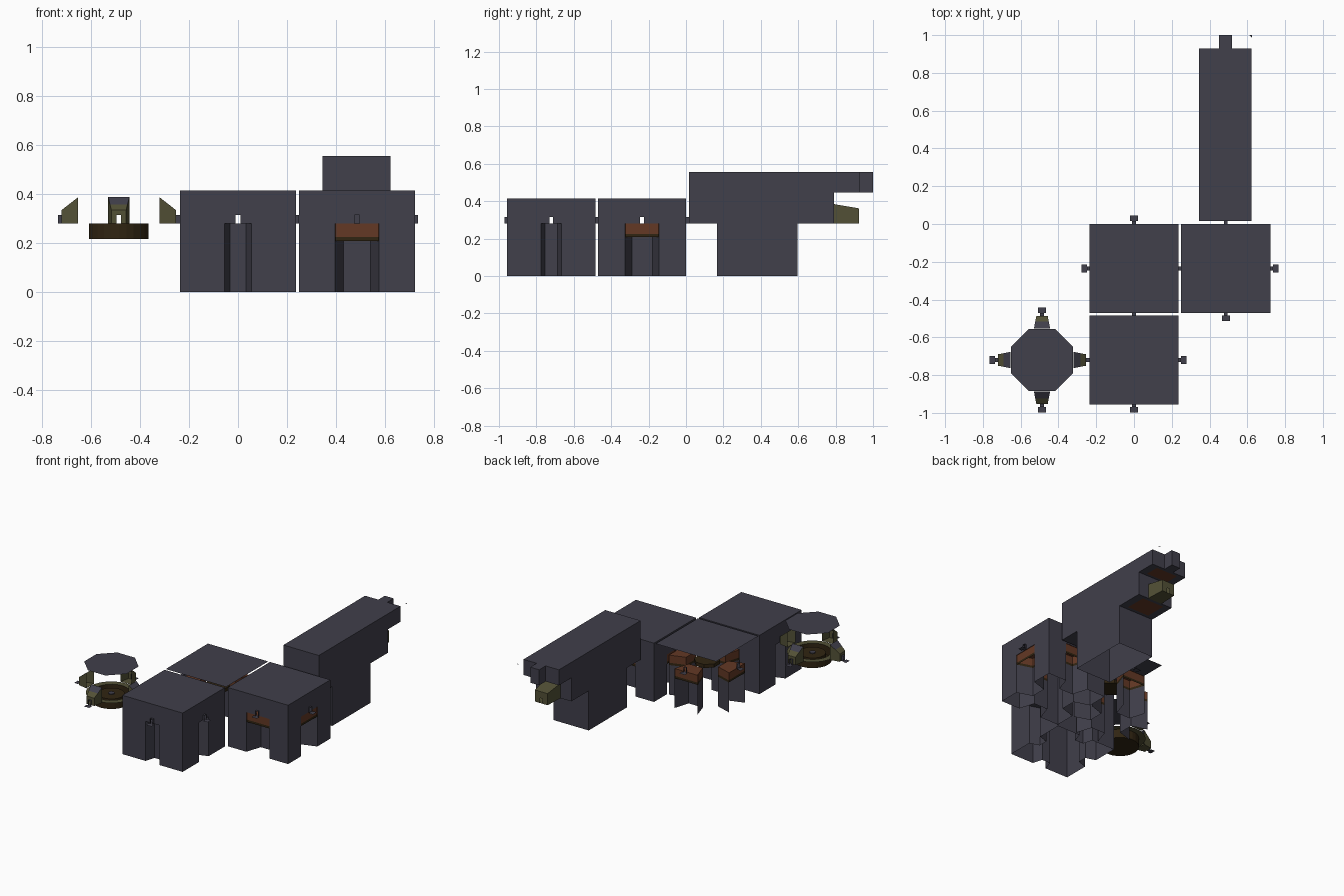
import bpy, bmesh, math
from mathutils import Vector, Matrix

if "Cube" in bpy.data.objects:
    bpy.data.objects.remove(bpy.data.objects["Cube"])


def mat(name, col):
    m = bpy.data.materials.new(name)
    m.diffuse_color = (*col, 1)
    m.use_nodes = True
    m.node_tree.nodes["Principled BSDF"].inputs["Base Color"].default_value = m.diffuse_color
    return m


SLATE = mat("slate", (0.052, 0.050, 0.070))
OLIVE = mat("olive", (0.086, 0.082, 0.037))
ORANGE = mat("rust_orange", (0.125, 0.040, 0.018))
BROWN = mat("dark_brown", (0.030, 0.018, 0.006))
FLOOR, DOOR_TOP, DOOR = 0.28, 0.316, 0.01


def build(name, faces, mats, place=None):
    """faces: list of (points, material index); place: matrix."""
    bm = bmesh.new()
    for pts, mi in faces:
        f = bm.faces.new([bm.verts.new(p) for p in pts])
        f.material_index = mi
    bmesh.ops.remove_doubles(bm, verts=bm.verts, dist=1e-5)
    bmesh.ops.recalc_face_normals(bm, faces=bm.faces)
    if place is not None:
        bm.transform(place)
    me = bpy.data.meshes.new(name)
    bm.to_mesh(me)
    bm.free()
    for m in mats:
        me.materials.append(m)
    ob = bpy.data.objects.new(name, me)
    bpy.context.collection.objects.link(ob)
    return ob


def side(cx, cy, k, r):
    """Local -y points outward; origin lies on side k at distance r."""
    return (Matrix.Translation((cx, cy, 0)) @ Matrix.Rotation(k * math.pi / 2, 4, 'Z')
            @ Matrix.Translation((0, -r, 0)))


def ring(pts, z):
    return [(x, y, z) for x, y in pts]


def strips(pts, z0, z1, mi, closed=True):
    n = len(pts)
    out = []
    for i in range(n if closed else n - 1):
        (a, b), (c, d) = pts[i], pts[(i + 1) % n]
        out.append(([(a, b, z0), (c, d, z0), (c, d, z1), (a, b, z1)], mi))
    return out


def circle(n, r, turn=0.0):
    return [(r * math.cos(2 * math.pi * (i + turn) / n),
             r * math.sin(2 * math.pi * (i + turn) / n)) for i in range(n)]


def rect(x0, x1, y0, y1):
    return [(x0, y0), (x1, y0), (x1, y1), (x0, y1)]


def connector(name, place, plate=True, length=0.014):
    # little door tunnel, with a wider floor plate beyond it
    f = []
    for s in (-DOOR, DOOR):
        f.append(([(s, 0, FLOOR), (s, -length, FLOOR), (s, -length, DOOR_TOP), (s, 0, DOOR_TOP)], 0))
    for z in (FLOOR, DOOR_TOP):
        f.append((ring(rect(-DOOR, DOOR, -length, 0), z), 0))
    if plate:
        f.append((ring(rect(-0.021, 0.021, -0.045 + 0.002, -length), FLOOR), 0))
    build(name, f, [SLATE], place)


def pillar(name, place, w, wi, depth, banded):
    # hollow ledge pillar reaching into the room from the door
    plan = [(-w, 0), (-wi, depth), (wi, depth), (w, 0)]
    levels = [(0, 0.21, 0), (0.21, 0.226, 2), (0.226, FLOOR, 1)] if banded else [(0, FLOOR, 0)]
    f = []
    for z0, z1, mi in levels:
        f += strips(plan, z0, z1, mi, closed=False)
    f.append((ring(plan, FLOOR), 1 if banded else 0))
    build(name, f, [SLATE, ORANGE, BROWN], place)
    if banded:  # the band shows in the wall opening too
        build(name + "_band", [
            ([(-w, 0, 0.226), (w, 0, 0.226), (w, 0, FLOOR), (-w, 0, FLOOR)], 0),
            ([(-w, 0, 0.21), (w, 0, 0.21), (w, 0, 0.226), (-w, 0, 0.226)], 1)],
            [ORANGE, BROWN], place @ Matrix.Translation((0, 0.004, 0)))


def room(name, cx, cy, w, wi, depth, banded, walls=True, plates=()):
    h, top = 0.236, 0.416
    build(name + "_roof", [(ring(rect(cx - h, cx + h, cy - h, cy + h), top), 0)], [SLATE])
    outline = [(-h, 0), (-w, 0), (-w, FLOOR), (-DOOR, FLOOR), (-DOOR, DOOR_TOP), (DOOR, DOOR_TOP),
               (DOOR, FLOOR), (w, FLOOR), (w, 0), (h, 0), (h, top), (-h, top)]
    for k in range(4):
        p = side(cx, cy, k, h)
        if walls:
            build(f"{name}_wall_{k}", [([(x, 0, z) for x, z in outline], 0)], [SLATE], p)
        pillar(f"{name}_pillar_{k}", p, w, wi, depth, banded)
        connector(f"{name}_connector_{k}", p, k in plates)
    if banded:  # central platform
        c = circle(8, 0.085, 0.5)
        build(name + "_platform", strips(c, 0.255, FLOOR, 0) + [(ring(c, 0.255), 0), (ring(c, FLOOR), 0)],
              [BROWN], Matrix.Translation((cx, cy, 0)))


# sides: 0 = -y, 1 = +x, 2 = +y, 3 = -x
room("middle_room", 0, -0.235, 0.09, 0.055, 0.11, True, walls=False, plates=(2, 3))
room("right_room", 0.486, -0.235, 0.09, 0.055, 0.11, True, plates=(0, 1))
room("front_room", 0, -0.72, 0.055, 0.033, 0.07, False, plates=(0, 1))


def funnel(name, place, ro, hi_o, hi_i, w_o, w_i, length, roof_split):
    # tapering door hood: outer end at y = 0, inner end at y = length
    m = roof_split
    y, z, w = m * length, hi_o + (hi_i - hi_o) * m, w_o + (w_i - w_o) * m
    f = []
    for s in (-1, 1):
        f.append(([(s * w_o, 0, FLOOR), (s * w_i, length, FLOOR),
                   (s * w_i, length, hi_i), (s * w_o, 0, hi_o)], 0))
        f.append(([(s * DOOR, 0, FLOOR), (s * w_o, 0, FLOOR), (s * w_o, 0, hi_o), (s * DOOR, 0, hi_o)], 0))
    f.append(([(-DOOR, 0, DOOR_TOP), (DOOR, 0, DOOR_TOP), (DOOR, 0, hi_o), (-DOOR, 0, hi_o)], 0))
    f.append(([(-w_o, 0, hi_o), (w_o, 0, hi_o), (w, y, z), (-w, y, z)], 0))
    f.append(([(-w, y, z), (w, y, z), (w_i, length, hi_i), (-w_i, length, hi_i)], 1))
    f.append(([(-w_o, 0, FLOOR), (w_o, 0, FLOOR), (w_i, length, FLOOR), (-w_i, length, FLOOR)], 0))
    build(name, f, [OLIVE, SLATE], place)


# octagonal room: roof, floor rim, round pit, four hoods
OX, OY = -0.487, -0.72
here = Matrix.Translation((OX, OY, 0))
octo = circle(8, 0.165 / math.cos(math.pi / 8), 0.5)
build("octagon_roof", [(ring(octo, 0.48), 0)], [SLATE], here)
N = 24
pit, core, hub = circle(N, 0.122), circle(N, 0.085), circle(N, 0.02)
rim = circle(N, 0.165)
rim_faces = []
for i in range(N):
    j = (i + 1) % N
    rim_faces.append(([(*pit[i], FLOOR), (*pit[j], FLOOR), (*rim[j], FLOOR), (*rim[i], FLOOR)], 0))
build("octagon_floor_rim", rim_faces, [OLIVE], here)
build("pit", strips(pit, 0.218, FLOOR, 0) + [(ring(pit, 0.218), 0)], [BROWN], here)
build("pit_core", strips(core, 0.218, 0.272, 0) + [(ring(core, 0.272), 0)], [BROWN], here)
build("pit_hub", strips(hub, 0.272, 0.278, 0) + [(ring(hub, 0.278), 0)], [SLATE], here)
for k in range(4):
    p = side(OX, OY, k, 0.234)
    funnel(f"octagon_hood_{k}", p, 0, 0.335, 0.388, 0.03, 0.043, 0.068, 0.45)
    connector(f"octagon_connector_{k}", p, k != 1)

# long hall: side profile extruded across x, open underneath the lower block
X0, X1 = 0.345, 0.622
prof = [(0.165, 0), (0.165, FLOOR), (0.015, FLOOR), (0.015, 0.556), (0.928, 0.556),
        (0.928, 0.446), (0.79, 0.446), (0.79, FLOOR), (0.595, FLOOR), (0.595, 0)]
faces = [([(x, y, z) for y, z in prof], 0) for x in (X0, X1)]
for (a, b), (c, d) in zip(prof, prof[1:]):
    faces.append(([(X0, a, b), (X1, a, b), (X1, c, d), (X0, c, d)], 0))
build("long_hall", faces, [SLATE])
for i, (y0, y1, z) in enumerate([(0.81, 0.91, 0.444), (0.62, 0.77, 0.278)]):
    build(f"hall_underside_panel_{i}", [(ring(rect(0.40, 0.57, y0, y1), z), 0)], [ORANGE])

# end block, olive hood and stray chip at the far end
end = rect(0.449, 0.519, 0.928, 1.0)
build("hall_end_block", strips(end, 0.446, 0.556, 0) + [(ring(end, 0.446), 0), (ring(end, 0.556), 0)], [SLATE])
funnel("hall_hood", side(0.486, 0.79, 2, 0.135), 0, 0.362, 0.385, 0.05, 0.056, 0.135, 0.95)
build("hall_chip", [([(0.61, 1.0, 0.55), (0.624, 1.0, 0.55), (0.624, 0.988, 0.55)], 0)], [SLATE])
